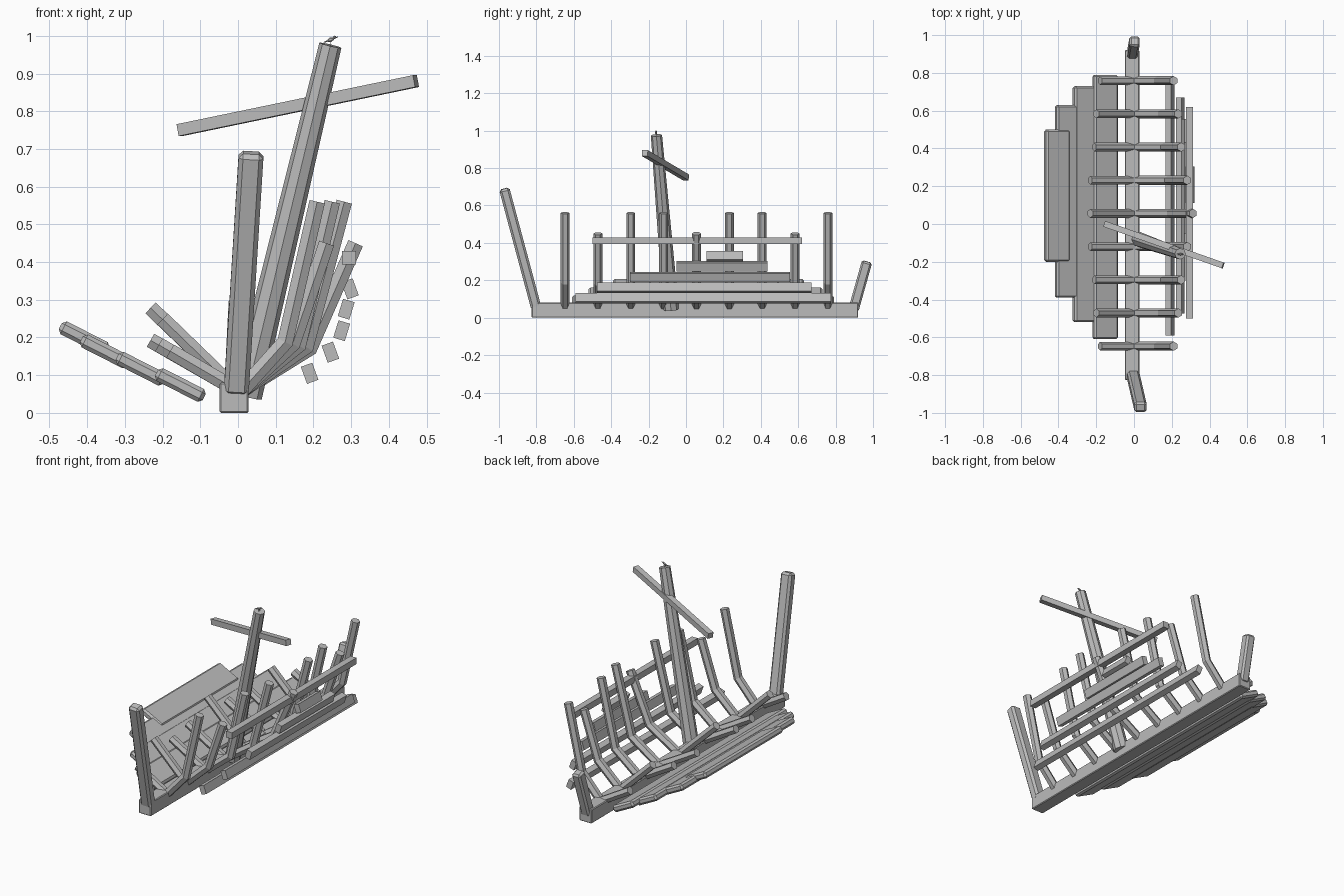
import bpy, bmesh
from math import radians, sin, cos, pi
from mathutils import Vector, Matrix

if "Cube" in bpy.data.objects:
    bpy.data.objects.remove(bpy.data.objects["Cube"], do_unlink=True)

wood = bpy.data.materials.new("weathered grey")
wood.use_nodes = True
GREY = (0.5, 0.5, 0.5, 1)
wood.diffuse_color = GREY
wood.node_tree.nodes["Principled BSDF"].inputs["Base Color"].default_value = GREY


def finish(bm, name, bevel=0):
    bmesh.ops.recalc_face_normals(bm, faces=bm.faces)
    mesh = bpy.data.meshes.new(name)
    bm.to_mesh(mesh)
    bm.free()
    mesh.materials.append(wood)
    obj = bpy.data.objects.new(name, mesh)
    bpy.context.collection.objects.link(obj)
    if bevel:
        mod = obj.modifiers.new("worn edges", 'BEVEL')
        mod.width = bevel
        mod.segments = 1
    return obj


def beam(name, a, b, width, depth, ref, bevel=0):
    """Box from a to b; width is measured along ref."""
    a, b = Vector(a), Vector(b)
    axis = (b - a).normalized()
    ref = Vector(ref)
    u = (ref - axis * ref.dot(axis)).normalized()
    v = axis.cross(u)
    rot = Matrix((u, v, axis)).transposed().to_4x4()
    size = Matrix.Diagonal((width, depth, (b - a).length, 1))
    bm = bmesh.new()
    bmesh.ops.create_cube(bm, size=1, matrix=Matrix.Translation((a + b) / 2) @ rot @ size)
    return finish(bm, name, bevel)


def pole(name, points, radii, sides=6):
    """Many-sided pole along a path, mitred at its bends."""
    pts = [Vector(p) for p in points]
    bm = bmesh.new()
    rings = []
    for i, p in enumerate(pts):
        before = (p - pts[i - 1]).normalized() if i else None
        after = (pts[i + 1] - p).normalized() if i + 1 < len(pts) else None
        before, after = before or after, after or before
        tangent = (before + after).normalized()
        across = Vector((0, 1, 0))
        across = (across - tangent * across.dot(tangent)).normalized()
        side = tangent.cross(across) / tangent.dot(after)
        rings.append([bm.verts.new(p + radii[i] * (across * cos(t) + side * sin(t)))
                      for t in (2 * pi * k / sides for k in range(sides))])
    for low, high in zip(rings, rings[1:]):
        for k in range(sides):
            n = (k + 1) % sides
            bm.faces.new((low[k], low[n], high[n], high[k]))
    bm.faces.new(rings[0])
    bm.faces.new(rings[-1])
    return finish(bm, name)


# Keel and end posts
beam("keel", (-0.01, -0.825, 0.04), (-0.01, 0.92, 0.04), 0.077, 0.08, (1, 0, 0), 0.004)
beam("stem_post", (-0.005, -0.80, 0.05), (0.035, -0.972, 0.69), 0.066, 0.056, (1, 0, 0), 0.012)
beam("stern_post", (-0.01, 0.895, 0.04), (0.003, 0.968, 0.3), 0.055, 0.056, (1, 0, 0), 0.01)

# Ribs: standing bent ones on the left, fallen straight ones on the right
KNEE = (0.19, 0.18, 0.16, 0.145, 0.125)
TOP = (0.312, 0.282, 0.25, 0.235, 0.21)
FALLEN = (0.232, 0.232, 0.21, 0.2, 0.18)
for i in range(-4, 5):
    y, n = 0.056 + 0.1757 * i, abs(i)
    broken = n % 3 == 0
    top_z = 0.45 if broken else 0.56
    pole("left_rib", [(0.01, y, 0.06), (KNEE[n], y, 0.172 + 0.004 * n), (TOP[n], y, top_z)],
         [0.024] * 3)
    rise = 0.92 if broken else 0.55
    pole("right_rib", [(-0.01, y, 0.065), (-FALLEN[n], y, 0.065 + rise * FALLEN[n])],
         [0.023] * 2)

# Left hull planks: x, z, start, end, tilt
for x, z, y0, y1, tilt in ((0.19, 0.105, -0.59, 0.775, 20), (0.245, 0.161, -0.475, 0.67, 20),
                           (0.275, 0.218, -0.3, 0.555, -17), (0.287, 0.275, -0.05, 0.435, -17),
                           (0.297, 0.329, 0.11, 0.305, 20)):
    t = radians(tilt)
    beam("left_plank", (x, y0, z), (x, y1, z), 0.032, 0.048, (cos(t), 0, sin(t)))
beam("left_rail", (0.294, -0.5, 0.411), (0.294, 0.62, 0.411), 0.037, 0.036, (1, 0, 0))

# Right hull boards lying open
t = radians(27)
for x, z, y0, y1 in ((-0.153, 0.074, -0.61, 0.79), (-0.257, 0.117, -0.52, 0.73),
                     (-0.352, 0.163, -0.39, 0.63), (-0.408, 0.198, -0.2, 0.5)):
    beam("right_board", (x, y0, z), (x, y1, z), 0.142, 0.038, (cos(t), 0, -sin(t)), 0.01)

# Leaning mast and its yard
pole("mast", [(0.022, -0.08, 0.045), (0.245, -0.158, 0.975)], [0.042, 0.03], 8)
beam("yard", (-0.155, 0, 0.75), (0.472, -0.22, 0.88), 0.032, 0.032, (0, 0, 1))

# Small bird perched on the mast
bm = bmesh.new()
perch = Matrix.Translation((0.246, -0.16, 0.978))
lean = Matrix.Rotation(radians(-20), 4, 'Y')


def blob(x, z, sx, sy, sz):
    place = perch @ Matrix.Translation((x, 0, z)) @ lean @ Matrix.Diagonal((sx, sy, sz, 1))
    bmesh.ops.create_icosphere(bm, subdivisions=1, radius=1, matrix=place)


blob(0, 0.012, 0.012, 0.007, 0.006)
blob(0.01, 0.018, 0.005, 0.005, 0.005)
blob(0.016, 0.018, 0.005, 0.0015, 0.0015)
blob(-0.013, 0.007, 0.008, 0.004, 0.002)
for side in (-1, 1):
    bmesh.ops.create_cube(bm, size=1, matrix=perch @ Matrix.Translation((0, 0.003 * side, 0.003))
                          @ Matrix.Diagonal((0.002, 0.002, 0.014, 1)))
finish(bm, "bird")
